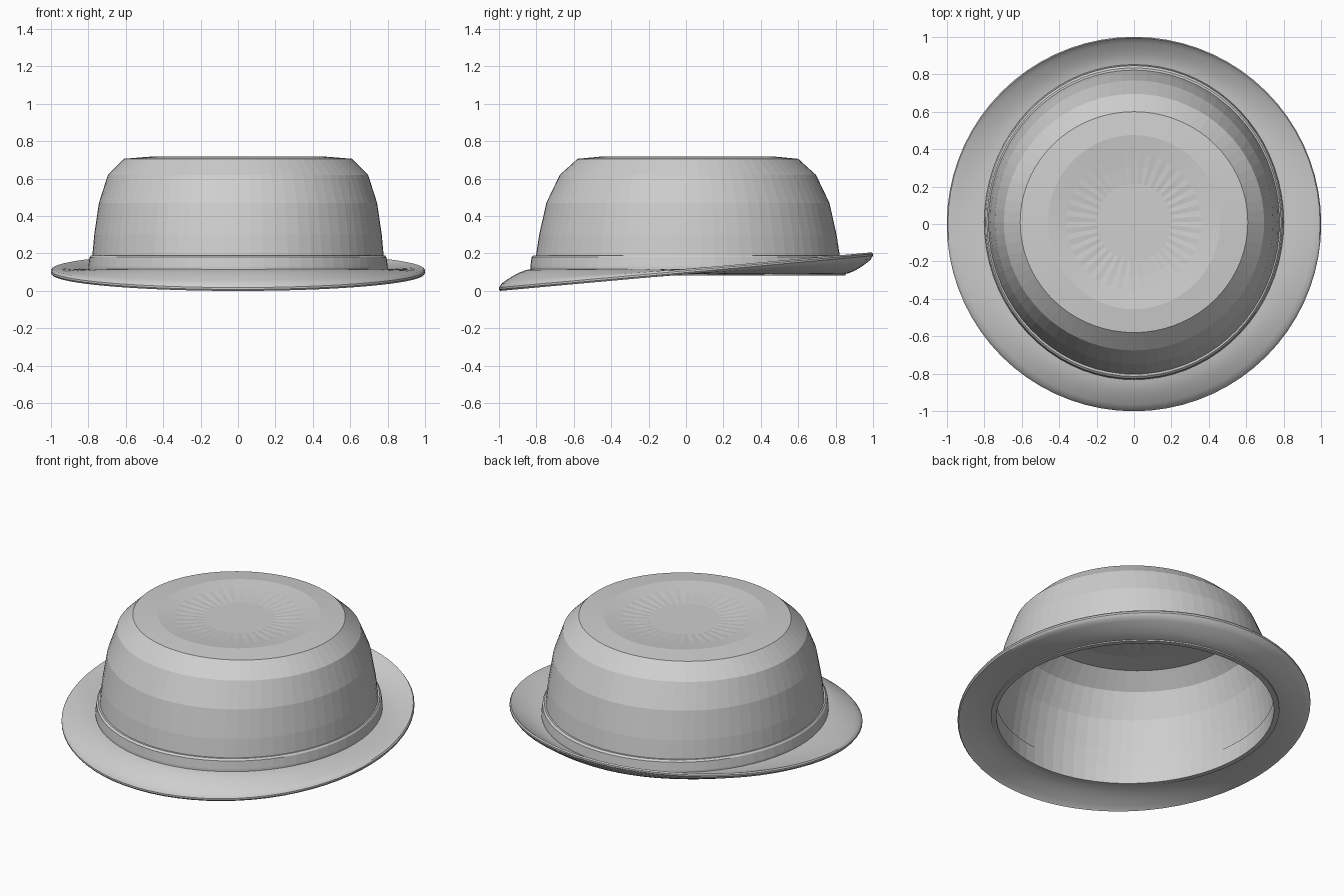
import bpy, bmesh, math

if "Cube" in bpy.data.objects:
    bpy.data.objects.remove(bpy.data.objects["Cube"])

SEG = 72
CY = 0.01  # the head opening sits slightly behind centre

felt = bpy.data.materials.new("grey felt")
felt.diffuse_color = (0.62, 0.62, 0.62, 1)
felt.use_nodes = True
felt.node_tree.nodes["Principled BSDF"].inputs["Base Color"].default_value = felt.diffuse_color


def loft(name, rings, closed=False, cap_end=False):
    """Skin a list of rings, each a function of angle giving a point."""
    bm = bmesh.new()
    loops = [[bm.verts.new(ring(2 * math.pi * i / SEG, i)) for i in range(SEG)]
             for ring in rings]
    pairs = list(zip(loops, loops[1:]))
    if closed:
        pairs.append((loops[-1], loops[0]))
    for a, b in pairs:
        for i in range(SEG):
            j = (i + 1) % SEG
            bm.faces.new((a[i], a[j], b[j], b[i]))
    if cap_end:
        bm.faces.new(loops[-1])
    bmesh.ops.recalc_face_normals(bm, faces=bm.faces)
    mesh = bpy.data.meshes.new(name)
    bm.to_mesh(mesh)
    bm.free()
    mesh.materials.append(felt)
    obj = bpy.data.objects.new(name, mesh)
    bpy.context.collection.objects.link(obj)
    return obj


def oval(rx, ry, z, ripple=0.0):
    return lambda a, i: (rx * math.cos(a), CY + ry * math.sin(a),
                         z + (ripple if i % 2 else -ripple))


# Crown: open oval shell with stepped sides and a shallow dished, puckered top
loft("crown", [
    oval(0.775, 0.815, 0.09), oval(0.778, 0.812, 0.19),
    oval(0.768, 0.795, 0.30), oval(0.743, 0.757, 0.47),
    oval(0.695, 0.685, 0.62), oval(0.608, 0.59, 0.706),
    oval(0.46, 0.465, 0.718), oval(0.36, 0.365, 0.706),
    oval(0.29, 0.295, 0.699, 0.002), oval(0.20, 0.205, 0.693),
], cap_end=True)

# Hat band: thin ring around the foot of the crown
loft("hat_band", [
    oval(0.770, 0.810, 0.082), oval(0.800, 0.842, 0.082),
    oval(0.800, 0.842, 0.13), oval(0.793, 0.836, 0.18),
    oval(0.785, 0.824, 0.19), oval(0.772, 0.806, 0.19),
], closed=True)


# Brim: flat at the crown, turned down at the front and up at the back
def brim_ring(t, dz, inset=0.0):
    def point(a, i):
        rx = 0.79 + (1.0 - inset - 0.79) * t
        ry = 0.83 + (1.0 - inset - 0.83) * t
        s = math.sin(a)
        return (rx * math.cos(a), CY * (1 - t) + ry * s,
                0.103 + dz + 0.09 * s * t ** 1.6)
    return point


steps = [0, 0.2, 0.4, 0.6, 0.8, 0.93]
top = [brim_ring(t, 0.015) for t in steps]
rim = [brim_ring(1, 0.013, 0.006), brim_ring(1, 0.005),
       brim_ring(1, -0.005), brim_ring(1, -0.013, 0.006)]
under = [brim_ring(t, -0.015) for t in reversed(steps)]
brim = loft("brim", top + rim + under, closed=True)
for p in brim.data.polygons:
    p.use_smooth = True
bpy.context.view_layer.objects.active = brim
brim.select_set(True)
bpy.ops.object.shade_smooth_by_angle(angle=math.radians(30))
